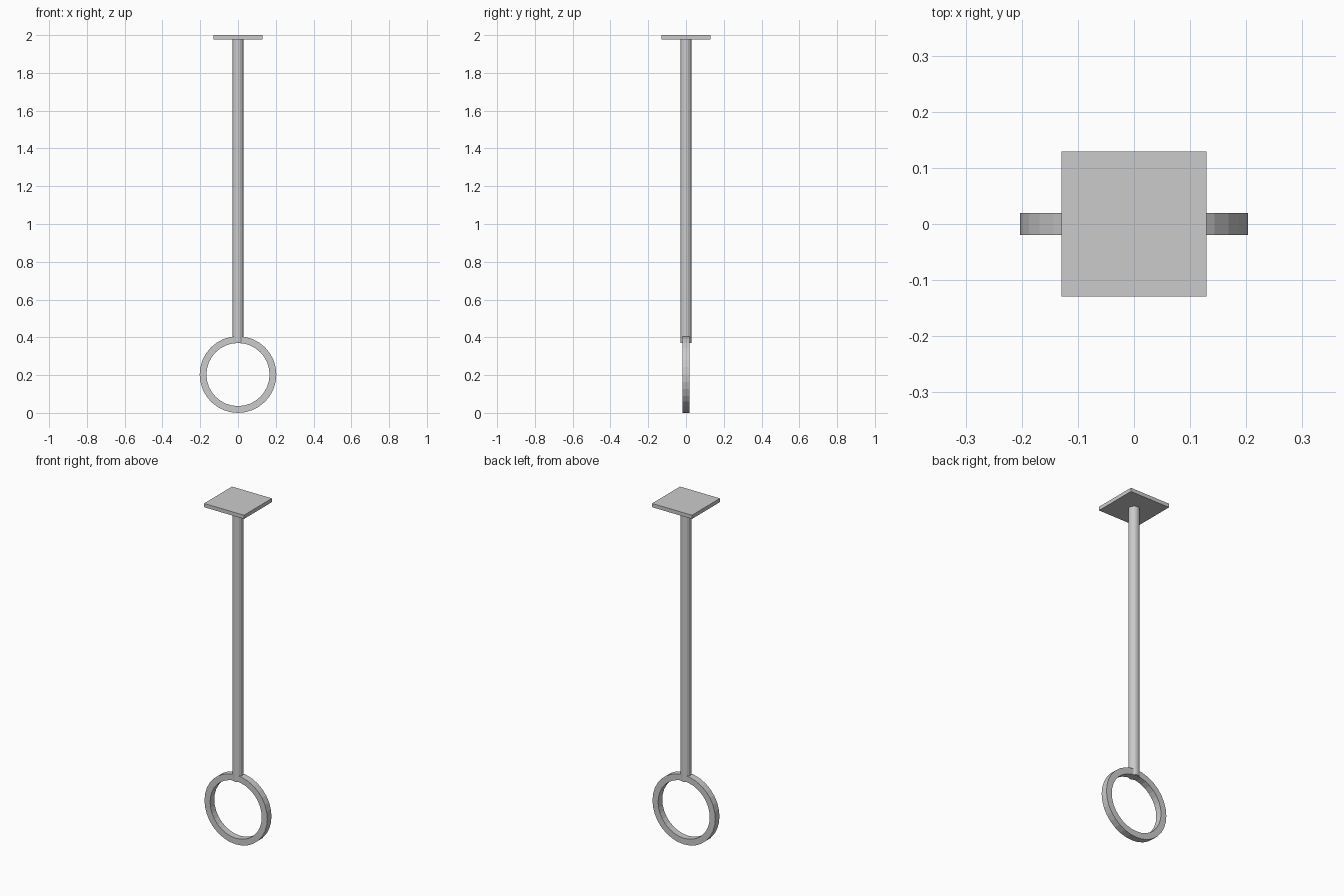
import bpy, bmesh, math

if "Cube" in bpy.data.objects:
    bpy.data.objects.remove(bpy.data.objects["Cube"])

RING_R, RING_IN, RING_HALF = 0.203, 0.167, 0.0195
SIDES = 32


def add_object(name, bm):
    bmesh.ops.recalc_face_normals(bm, faces=bm.faces)
    mesh = bpy.data.meshes.new(name)
    bm.to_mesh(mesh)
    bm.free()
    obj = bpy.data.objects.new(name, mesh)
    bpy.context.collection.objects.link(obj)
    return obj


# Square ceiling plate
bpy.ops.mesh.primitive_cube_add(size=1, location=(0, 0, 1.989))
plate = bpy.context.object
plate.name = "mounting_plate"
plate.scale = (0.258, 0.258, 0.022)

# Long round rod, ending flush with the inside of the ring
bottom, top = 0.37, 1.98
bpy.ops.mesh.primitive_cylinder_add(vertices=16, radius=0.029, depth=top - bottom,
                                    location=(0, 0, (top + bottom) / 2))
bpy.context.object.name = "rod"

# Flat-banded ring: rectangular section swept around the y axis
bm = bmesh.new()
section = [(RING_R, -RING_HALF), (RING_R, RING_HALF),
           (RING_IN, RING_HALF), (RING_IN, -RING_HALF)]
loops = []
for i in range(SIDES):
    a = 2 * math.pi * i / SIDES
    loops.append([bm.verts.new((r * math.cos(a), y, RING_R + r * math.sin(a)))
                  for r, y in section])
for i in range(SIDES):
    p, q = loops[i], loops[(i + 1) % SIDES]
    for j in range(4):
        k = (j + 1) % 4
        bm.faces.new((p[j], p[k], q[k], q[j]))
add_object("ring", bm)
